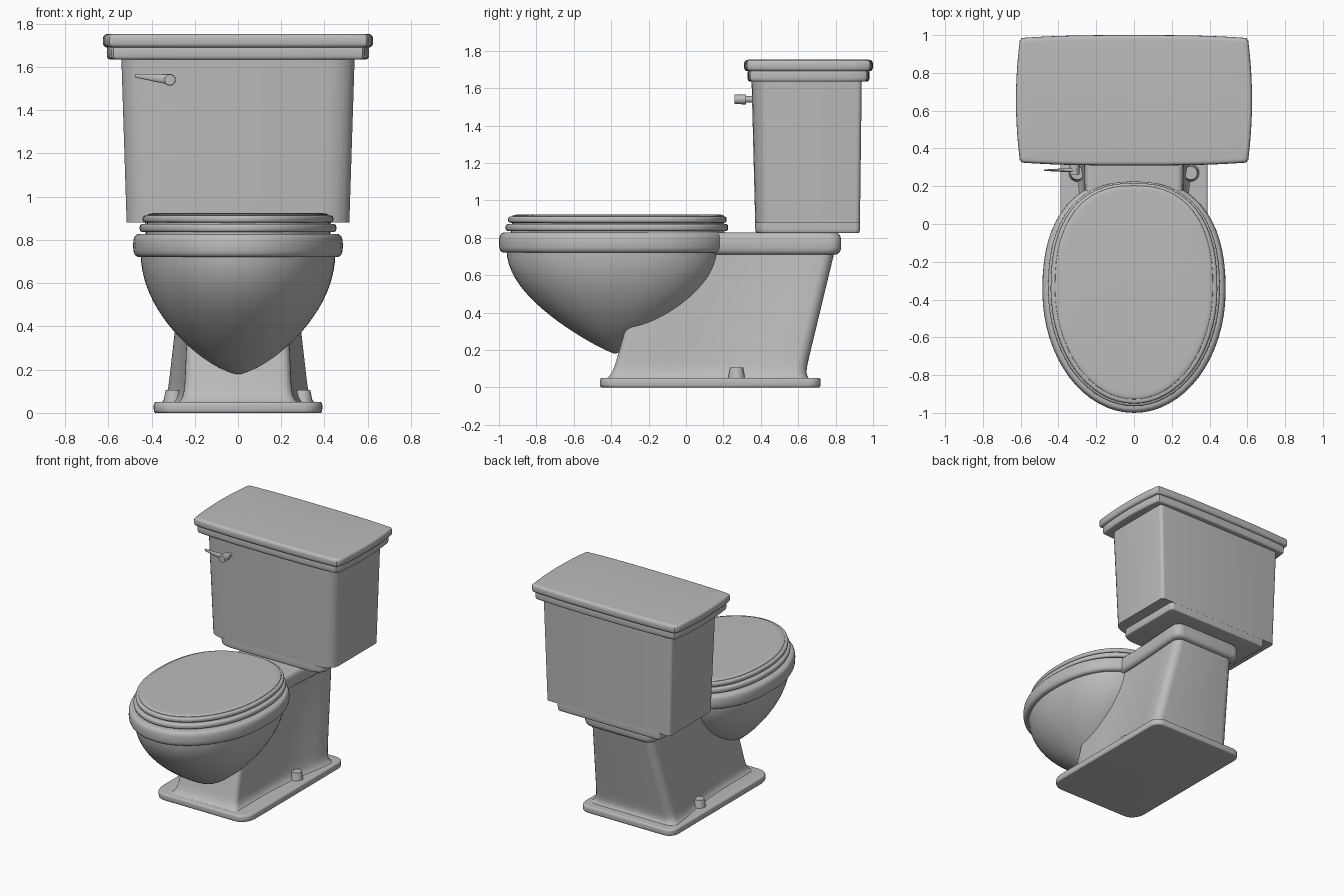
import bpy, bmesh
from math import sin, cos, pi, radians

cube = bpy.data.objects.get("Cube")
if cube:
    bpy.data.objects.remove(cube)

porcelain = bpy.data.materials.new("grey_porcelain")
porcelain.use_nodes = True
porcelain.diffuse_color = (0.5, 0.5, 0.5, 1)
shader = porcelain.node_tree.nodes["Principled BSDF"]
shader.inputs["Base Color"].default_value = porcelain.diffuse_color


def mix(start, end, amount):
    return start + (end - start) * amount


def finish(obj, name):
    """Name, colour and smooth the active part."""
    obj.name = name
    obj.data.materials.append(porcelain)
    bpy.ops.object.shade_smooth_by_angle(angle=radians(35))


def loft(name, layers):
    """Skin a stack of (height, outline) layers and close both ends."""
    bm = bmesh.new()
    rows = [[bm.verts.new((x, y, height)) for x, y in outline]
            for height, outline in layers]
    count = len(rows[0])
    for lower, upper in zip(rows, rows[1:]):
        for i in range(count):
            j = (i + 1) % count
            bm.faces.new((lower[i], lower[j], upper[j], upper[i]))
    bm.faces.new(rows[0])
    bm.faces.new(rows[-1])
    bmesh.ops.recalc_face_normals(bm, faces=bm.faces)
    mesh = bpy.data.meshes.new(name)
    bm.to_mesh(mesh)
    bm.free()
    obj = bpy.data.objects.new(name, mesh)
    bpy.context.collection.objects.link(obj)
    bpy.ops.object.select_all(action="DESELECT")
    obj.select_set(True)
    bpy.context.view_layer.objects.active = obj
    finish(obj, name)


def slab(name, outline, bottom, top, roundness):
    """Plate with a rolled edge; outline is a function of the inset."""
    layers = []
    steps = 6
    for k in range(-steps, steps + 1):
        angle = k / steps * pi / 2
        rise = abs(sin(angle)) ** 0.7 * (1 if k > 0 else -1)
        inset = roundness * (1 - abs(cos(angle)) ** 0.7)
        layers.append((mix(bottom, top, (1 + rise) / 2), outline(inset)))
    loft(name, layers)


def egg(width, front, back):
    """Oval that is round in front and fuller behind."""
    middle = mix(front, back, 0.52)
    count = 64
    points = []
    for i in range(count):
        c, s = cos(2 * pi * i / count), sin(2 * pi * i / count)
        power = 0.83 if s > 0 else 1
        reach = (back if s > 0 else front) - middle
        x = width * abs(c) ** power * (1 if c > 0 else -1)
        points.append((x, middle + reach * abs(s) ** power))
    return points


def mirrored(half):
    """Close a right-hand outline, listed front to back."""
    return half + [(-x, y) for x, y in reversed(half)]


def corner(x, y, across, along, steps=5):
    """Quarter arc ending at side x; negative along makes a front corner."""
    arc = []
    for i in range(steps + 1):
        angle = i / steps * pi / 2
        arc.append((x - across * (1 - cos(angle)), y + along * sin(angle)))
    return arc if along > 0 else arc[::-1]


def box(width, front, back, across, along, rear=0.025):
    """Rectangle with wide front corners and tight rear corners."""
    return mirrored(corner(width, front + along, across, -along)
                    + corner(width, back - rear, rear, rear))


def waisted(front_width, back_width, front, back):
    """Narrow front that flares towards the back."""
    half = corner(front_width, front + 0.04, 0.04, -0.04)
    steps = 10
    for i in range(1, steps):
        t = i / steps
        half.append((mix(front_width, back_width, t ** 3 * (2 - t)),
                     mix(front + 0.2, back - 0.1, t)))
    return mirrored(half + corner(back_width, back - 0.06, 0.06, 0.06))


def bowed(width, front, back):
    """Rectangle whose sides bulge slightly."""
    half = []
    steps = 8
    for i in range(1, steps + 1):
        t = i / steps
        half.append((width * t * 0.95, front + 0.015 * t ** 3))
    for i in range(steps + 1):
        t = 2 * i / steps - 1
        half.append((width - 0.02 * t * t, mix(front + 0.03, back - 0.03, i / steps)))
    half += [(x, front + back - y) for x, y in reversed(half[:steps])]
    return mirrored(half)


def cone(name, place, turn, radius, tip, length, flatten=1):
    bpy.ops.mesh.primitive_cone_add(vertices=24, radius1=radius, radius2=tip,
                                    depth=length, location=place, rotation=turn)
    obj = bpy.context.object
    obj.scale.y = flatten
    finish(obj, name)


# Bowl: belly swelling from a low point up to the rim
belly = []
rows = 20
for i in range(rows + 1):
    t = (i / rows) ** 1.5
    size = max(sin(t * pi / 2), 0.005) ** 0.65
    reach = size ** 1.3
    belly.append((mix(0.18, 0.74, t),
                  egg(0.45 * size, mix(-0.38, -0.96, reach), mix(-0.38, 0.21, reach))))
loft("bowl", belly)
slab("bowl_rim", lambda d: egg(0.485 - d, d - 1, 0.24 - d), 0.72, 0.828, 0.035)


# Seat and cover share one oval
def seat_oval(inset):
    return egg(0.455 - inset, inset - 0.965, 0.225 - inset * 0.6)


slab("seat_buffer", lambda d: seat_oval(0.03 + d), 0.82, 0.84, 0)
slab("seat", seat_oval, 0.836, 0.874, 0.02)
slab("cover_buffer", lambda d: seat_oval(0.035 + d), 0.87, 0.89, 0)
slab("cover", lambda d: seat_oval(0.014 + d), 0.88, 0.914, 0.02)
slab("cover_crown", lambda d: seat_oval(0.036 + d), 0.9, 0.924, 0.05)

# Pedestal: leans back and narrows as it rises, with a fillet at the foot
column = []
for i in range(rows + 1):
    t = (i / rows) ** 2
    flare = 0.03 * (1 - t) ** 30
    column.append((mix(0.045, 0.75, t),
                   waisted(mix(0.25, 0.22, t) + flare, mix(0.33, 0.25, t) + flare,
                           mix(-0.4, -0.2, t) - flare, mix(0.63, 0.8, t) + flare)))
loft("pedestal", column)
slab("pedestal_lip", lambda d: waisted(0.26 - d, 0.29 - d, d - 0.2, 0.83 - d),
     0.71, 0.828, 0.04)
slab("foot_plate", lambda d: box(0.39 - d, d - 0.46, 0.72 - d, 0.09, 0.11, 0.07),
     0, 0.05, 0.012)

# Floor bolt caps
for side, x in (("left", 0.3), ("right", -0.3)):
    cone(side + "_bolt_cap", (x, 0.27, 0.07), (0, 0, 0), 0.048, 0.035, 0.07)

# Tank, slightly wider at the top, on a narrower base
loft("tank", [(0.88, box(0.515, 0.37, 0.93, 0.14, 0.09)),
              (1.66, box(0.54, 0.35, 0.94, 0.14, 0.09))])
slab("tank_base", lambda d: box(0.43 - d, 0.37 + d, 0.93 - d, 0.1, 0.06),
     0.825, 0.9, 0.01)


# Tank lid with a stepped moulding
def lid_outline(inset):
    return bowed(0.625 - inset, 0.31 + inset, 1 - inset)


slab("lid_moulding", lambda d: lid_outline(0.018 + d), 1.635, 1.7, 0.015)
slab("tank_lid", lid_outline, 1.69, 1.752, 0.025)

# Flush handle: stem, hub and tapered lever
facing = (pi / 2, 0, 0)
cone("handle_stem", (-0.315, 0.34, 1.54), facing, 0.017, 0.017, 0.07)
cone("handle_hub", (-0.315, 0.29, 1.54), facing, 0.027, 0.025, 0.06)
cone("handle_lever", (-0.39, 0.285, 1.55), (0, radians(-84), 0), 0.025, 0.008, 0.17, 0.5)
